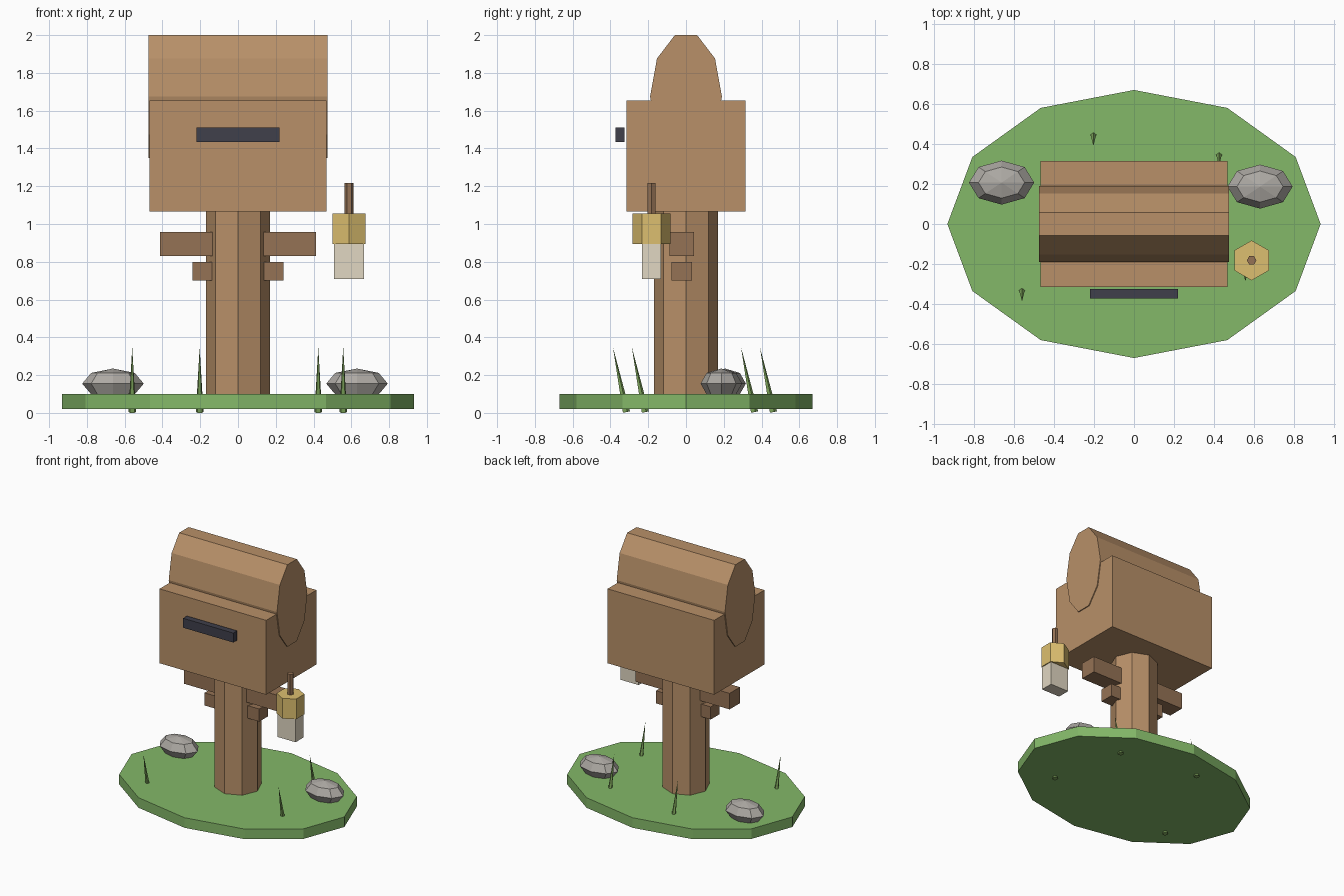
import bpy, bmesh, math
from mathutils import Matrix

if "Cube" in bpy.data.objects:
    bpy.data.objects.remove(bpy.data.objects["Cube"])


def material(name, r, g, b):
    m = bpy.data.materials.new(name)
    m.diffuse_color = (r, g, b, 1)
    m.use_nodes = True
    m.node_tree.nodes["Principled BSDF"].inputs["Base Color"].default_value = m.diffuse_color
    return m


WOOD = material("wood", 0.48, 0.28, 0.14)
DARK_WOOD = material("dark_wood", 0.30, 0.17, 0.09)
GRASS = material("grass", 0.23, 0.48, 0.14)
BLADE = material("blade", 0.20, 0.36, 0.10)
IRON = material("iron", 0.05, 0.05, 0.07)
BRASS = material("brass", 0.72, 0.52, 0.16)
GLASS = material("glass", 0.75, 0.68, 0.54)
STONE = material("stone", 0.42, 0.40, 0.37)


def finish(bm, name, mat):
    mesh = bpy.data.meshes.new(name)
    bm.to_mesh(mesh)
    bm.free()
    mesh.materials.append(mat)
    ob = bpy.data.objects.new(name, mesh)
    bpy.context.collection.objects.link(ob)
    return ob


def box(name, mat, x, y, z):
    """Box from (min, max) ranges."""
    bm = bmesh.new()
    size = [r[1] - r[0] for r in (x, y, z)]
    mid = [(r[0] + r[1]) / 2 for r in (x, y, z)]
    bmesh.ops.create_cube(bm, size=1, matrix=Matrix.Translation(mid) @ Matrix.Diagonal((*size, 1)))
    return finish(bm, name, mat)


def prism(name, mat, n, rx, ry, z0, z1, x=0, y=0, turn=0):
    """Upright n-sided prism, first corner at angle turn from +x."""
    bm = bmesh.new()
    angles = [turn + 2 * math.pi * i / n for i in range(n)]
    face = bm.faces.new([bm.verts.new((x + rx * math.cos(a), y + ry * math.sin(a), z0)) for a in angles])
    top = bmesh.ops.extrude_face_region(bm, geom=[face], use_keep_orig=True)
    verts = [v for v in top["geom"] if isinstance(v, bmesh.types.BMVert)]
    bmesh.ops.translate(bm, verts=verts, vec=(0, 0, z1 - z0))
    bmesh.ops.recalc_face_normals(bm, faces=bm.faces)
    return finish(bm, name, mat)


# Ground and post
prism("ground", GRASS, 12, 0.933, 0.67, 0.02, 0.10)
prism("post", WOOD, 8, 0.17, 0.17, 0.06, 1.08)

# Cross braces passing through the post
box("brace_upper", DARK_WOOD, (-0.413, 0.413), (-0.087, 0.043), (0.83, 0.957))
box("brace_lower", DARK_WOOD, (-0.24, 0.24), (-0.077, 0.033), (0.70, 0.80))

# Mailbox body, ten-sided barrel roof and mail slot
box("body", WOOD, (-0.468, 0.468), (-0.315, 0.315), (1.065, 1.655))
roof = prism("roof", WOOD, 10, 0.342, 0.19, -0.475, 0.475, turn=math.pi / 2)
roof.data.transform(Matrix.Translation((0, 0, 1.675)) @ Matrix.Rotation(math.pi / 2, 4, 'Y'))
box("mail_slot", IRON, (-0.22, 0.22), (-0.373, -0.325), (1.435, 1.51))

# Hanging lantern
LX, LY = 0.588, -0.182
prism("lantern_rod", DARK_WOOD, 6, 0.024, 0.024, 1.04, 1.217, LX, LY)
prism("lantern_cap", BRASS, 6, 0.10, 0.10, 0.895, 1.055, LX, LY, math.pi / 6)
box("lantern_glass", GLASS, (LX - 0.08, LX + 0.08), (LY - 0.05, LY + 0.05), (0.71, 0.90))

# Stones
for i, (x, y) in enumerate([(-0.662, 0.207), (0.63, 0.187)]):
    bm = bmesh.new()
    bmesh.ops.create_uvsphere(bm, u_segments=8, v_segments=4, radius=1,
        matrix=Matrix.Translation((x, y, 0.155)) @ Matrix.Diagonal((0.163, 0.11, 0.08, 1)))
    finish(bm, f"stone_{i + 1}", STONE)

# Leaning grass blades
for i, (x, y) in enumerate([(-0.56, -0.317), (0.557, -0.217), (0.425, 0.361), (-0.203, 0.461)]):
    bm = bmesh.new()
    bmesh.ops.create_cone(bm, cap_ends=True, segments=5, radius1=0.021, radius2=0, depth=0.35,
        matrix=Matrix.Translation((x, y, 0.004)) @ Matrix.Rotation(0.2, 4, 'X')
        @ Matrix.Translation((0, 0, 0.175)))
    bmesh.ops.remove_doubles(bm, verts=bm.verts, dist=1e-5)
    finish(bm, f"grass_blade_{i + 1}", BLADE)
